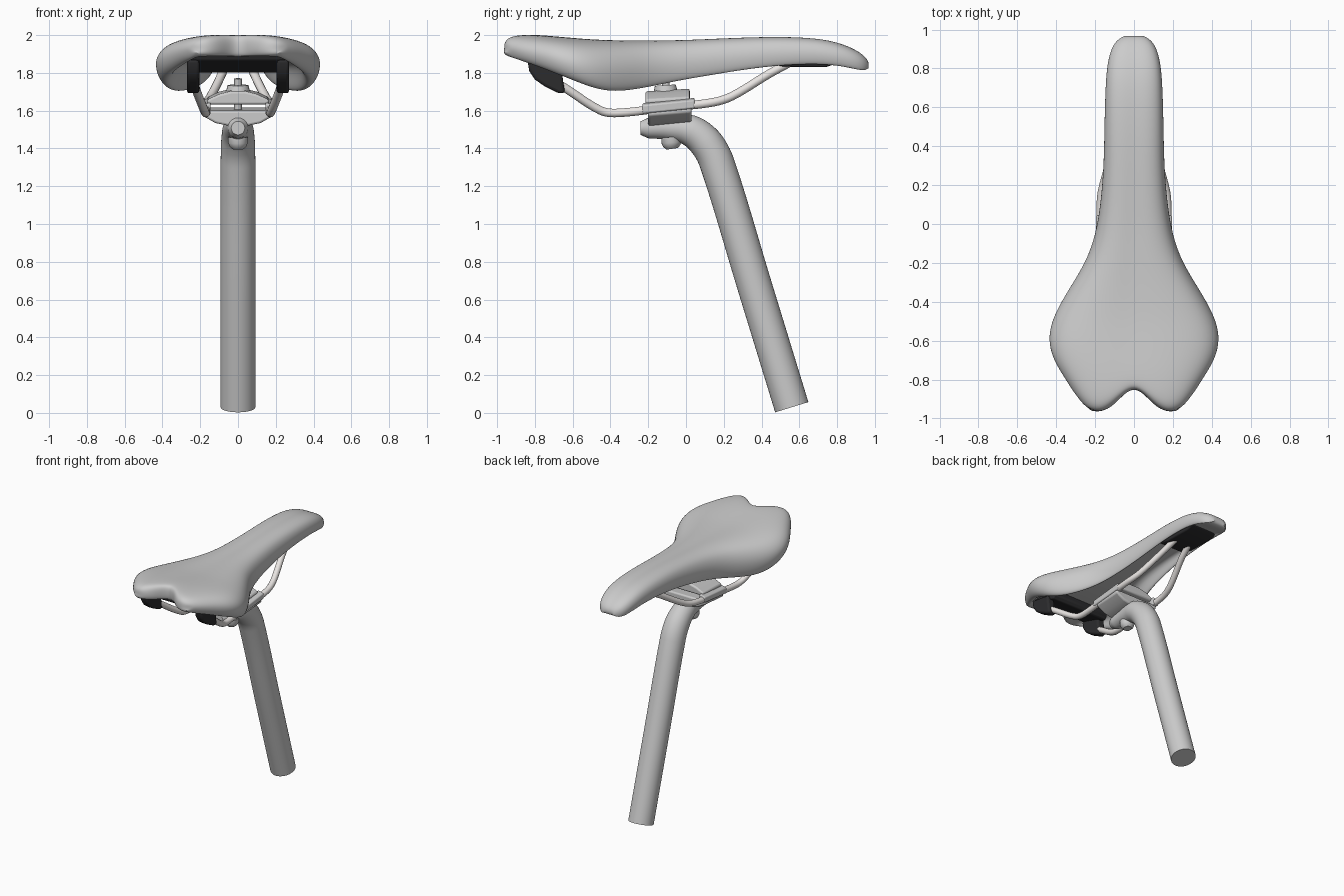
import bpy, bmesh, math
from mathutils import Vector

if "Cube" in bpy.data.objects:
    bpy.data.objects.remove(bpy.data.objects["Cube"])


def material(name, rgb):
    m = bpy.data.materials.new(name)
    m.diffuse_color = (*rgb, 1)
    m.use_nodes = True
    m.node_tree.nodes["Principled BSDF"].inputs["Base Color"].default_value = m.diffuse_color
    return m


BLACK = material("black_plastic", (0.025, 0.025, 0.027))
PALE = material("pale_metal", (0.82, 0.79, 0.77))


def finish(bm, name, mat=None, bevel=0, subsurf=0, angle=40):
    bmesh.ops.recalc_face_normals(bm, faces=bm.faces)
    me = bpy.data.meshes.new(name)
    bm.to_mesh(me)
    bm.free()
    ob = bpy.data.objects.new(name, me)
    bpy.context.collection.objects.link(ob)
    if mat:
        me.materials.append(mat)
    if bevel:
        b = ob.modifiers.new("Bevel", 'BEVEL')
        b.width, b.segments = bevel, 3
    if subsurf:
        s = ob.modifiers.new("Subsurf", 'SUBSURF')
        s.levels = s.render_levels = subsurf
    bpy.ops.object.select_all(action='DESELECT')
    ob.select_set(True)
    bpy.context.view_layer.objects.active = ob
    bpy.ops.object.shade_smooth_by_angle(angle=math.radians(angle))
    return ob


def prism(name, pts, axis, lo, hi, mat=None, bevel=0.01, shear=0):
    """Extrude a (y, z) profile along x, or an (x, z) profile along y."""
    bm = bmesh.new()
    if axis == 'x':
        vs = [bm.verts.new((lo, a, b)) for a, b in pts]
        move = Vector((hi - lo, 0, 0))
    else:
        vs = [bm.verts.new((a, lo, b + shear * lo)) for a, b in pts]
        move = Vector((0, hi - lo, shear * (hi - lo)))
    face = bm.faces.new(vs)
    new = bmesh.ops.extrude_face_region(bm, geom=[face])['geom']
    bmesh.ops.translate(bm, vec=move, verts=[v for v in new if isinstance(v, bmesh.types.BMVert)])
    if face.is_valid is False or len(face.link_faces if hasattr(face, 'link_faces') else [1]) == 0:
        bm.faces.new(vs)
    bmesh.ops.holes_fill(bm, edges=bm.edges, sides=0)
    return finish(bm, name, mat, bevel)


def tube(name, path, radii, mat=None, sides=20, sub=6):
    """Sweep a circle along a Catmull-Rom path."""
    P = [Vector(p) for p in path]
    pts, rs = [], []
    for i in range(len(P) - 1):
        a, b, c, d = P[max(i - 1, 0)], P[i], P[i + 1], P[min(i + 2, len(P) - 1)]
        span = (c - b).length
        m1 = (c - a).normalized() * span if i else c - b
        m2 = (d - b).normalized() * span if i + 2 < len(P) else c - b
        for k in range(sub + (i == len(P) - 2)):
            t = k / sub
            pts.append(b * (2*t**3 - 3*t*t + 1) + m1 * (t**3 - 2*t*t + t)
                       + c * (3*t*t - 2*t**3) + m2 * (t**3 - t*t))
            rs.append(radii[i] * (1 - t) + radii[i + 1] * t)
    bm = bmesh.new()
    rings = []
    for i, p in enumerate(pts):
        d = (pts[min(i + 1, len(pts) - 1)] - pts[max(i - 1, 0)]).normalized()
        u = (Vector((1, 0, 0)) - d * d.x).normalized()
        w = d.cross(u)
        rings.append([bm.verts.new(p + (u * math.cos(q) + w * math.sin(q)) * rs[i])
                      for q in (2 * math.pi * k / sides for k in range(sides))])
    for r, s in zip(rings, rings[1:]):
        for k in range(sides):
            j = (k + 1) % sides
            bm.faces.new((r[k], r[j], s[j], s[k]))
    bm.faces.new(rings[0])
    bm.faces.new(rings[-1])
    return finish(bm, name, mat)


def rear_edge(x):
    """Outline of the twin-lobed tail."""
    e = [(0, -.845), (.04, -.862), (.09, -.92), (.14, -.96), (.18, -.975), (.22, -.965), (.26, -.93), (9, -.93)]
    x = abs(x)
    for (a, p), (b, q) in zip(e, e[1:]):
        if x <= b:
            return p + (q - p) * (x - a) / (b - a)


# saddle shell: rows of (y, half width, skirt z, top z)
rows = [(.968, .05, 1.826, 1.86), (.945, .09, 1.812, 1.89), (.9, .118, 1.82, 1.922), (.82, .138, 1.838, 1.957),
        (.7, .147, 1.85, 1.984), (.5, .152, 1.843, 1.992), (.3, .155, 1.818, 1.987), (.12, .17, 1.788, 1.979),
        (0, .188, 1.768, 1.974), (-.1, .212, 1.748, 1.972), (-.2, .252, 1.727, 1.971), (-.3, .312, 1.71, 1.971),
        (-.4, .374, 1.703, 1.973), (-.5, .424, 1.724, 1.977), (-.6, .441, 1.763, 1.985), (-.7, .418, 1.8, 1.993),
        (-.8, .363, 1.835, 2.0), (-.9, .308, 1.865, 2.002), (-.95, .275, 1.884, 1.994), (-.975, .25, 1.91, 1.965)]
outer = [(0, .99), (.2, 1), (.42, 1), (.66, .95), (.87, .82), (.985, .59), (1.01, .35), (.97, .1), (.9, -.02)]
inner = [(0, 1), (.18, 1), (.36, 1), (.5, 1), (.62, .97), (.72, .8), (.77, .5), (.8, .2), (.84, 0)]
bm = bmesh.new()
n = len(outer)
layers = []
for y, w, b, t in rows:
    roof = max(b, t - .11)
    top = [(f * w, b + g * (t - b)) for f, g in outer]
    low = [(f * w, b + g * (roof - b)) for f, g in inner]
    s = max(0, (-.5 - y) / .475) ** 2
    layers.append([[bm.verts.new((x, y + s * (rear_edge(x) + .975), z))
                    for x, z in [(-x, z) for x, z in half[:0:-1]] + half] for half in (top, low)])
m = 2 * n - 1
for A, B in zip(layers, layers[1:]):
    for h in (0, 1):
        for i in range(m - 1):
            bm.faces.new((A[h][i], A[h][i + 1], B[h][i + 1], B[h][i]))
    for i in (0, m - 1):
        bm.faces.new((A[0][i], A[1][i], B[1][i], B[0][i]))
for A in (layers[0], layers[-1]):
    for i in range(m - 1):
        bm.faces.new((A[0][i], A[0][i + 1], A[1][i + 1], A[1][i]))
finish(bm, "saddle_shell", subsurf=2, angle=80)

# dark base panels and rail sockets under the saddle
prism("nose_panel", [(.42, 1.89), (.43, 1.85), (.52, 1.833), (.74, 1.83), (.8, 1.85), (.8, 1.89)],
      'x', -.115, .115, BLACK)
prism("tail_panel", [(-.84, 1.9), (-.83, 1.865), (-.62, 1.80), (-.6, 1.83), (-.62, 1.89)], 'x', -.25, .25, BLACK)
for side, sx in (("left", -1), ("right", 1)):
    prism(side + "_rail_socket", [(-.84, 1.87), (-.83, 1.81), (-.8, 1.765), (-.75, 1.73), (-.67, 1.69),
                                  (-.64, 1.695), (-.65, 1.75), (-.66, 1.84)],
          'x', sx * .205, sx * .27, BLACK, .02)
    # bent rails
    tube(side + "_rail", [(sx * .06, .56, 1.86), (sx * .085, .44, 1.795), (sx * .145, .24, 1.675),
                          (sx * .168, .13, 1.642), (sx * .17, -.1, 1.617), (sx * .17, -.36, 1.588),
                          (sx * .178, -.45, 1.60), (sx * .225, -.64, 1.72), (sx * .237, -.73, 1.775)],
         [.023] * 9, PALE, 14)
    # grips holding the rail
    prism(side + "_rail_grip", [(sx * .145, 1.603), (sx * .195, 1.608), (sx * .197, 1.652), (sx * .145, 1.665)],
          'y', -.23, .045, None, .008, .1)

# seat post bending into a clamp head
tube("seat_post", [(0, .56, .03), (0, .36, .683), (0, .165, 1.32), (0, .105, 1.43), (0, .02, 1.495),
                   (0, -.1, 1.51), (0, -.2, 1.508), (0, -.24, 1.508)],
     [.092, .092, .092, .09, .083, .064, .054, .036], None, 40)

# clamp plates
upper = [(.16, 1.645), (.165, 1.67), (.1, 1.70), (.04, 1.715)]
prism("upper_clamp", upper + [(-x, z) for x, z in upper[::-1]], 'y', -.215, .02, None, .012, .06)
lower = [(.185, 1.615), (.19, 1.59), (.12, 1.55), (.05, 1.535)]
prism("lower_clamp", lower + [(-x, z) for x, z in lower[::-1]], 'y', -.2, .03, None, .012, .08)

# bolt with its boss and nut
axis = [(0, -.075, 1.40), (0, -.11, 1.77)]
tube("clamp_bolt", axis, [.02, .02], None, 16, 1)
tube("upper_boss", [(0, -.105, 1.66), (0, -.11, 1.735)], [.075, .055], None, 24, 1)
tube("bolt_nut", [(0, -.073, 1.398), (0, -.075, 1.412), (0, -.077, 1.43), (0, -.079, 1.46)],
     [.03, .045, .052, .052], None, 24, 1)
